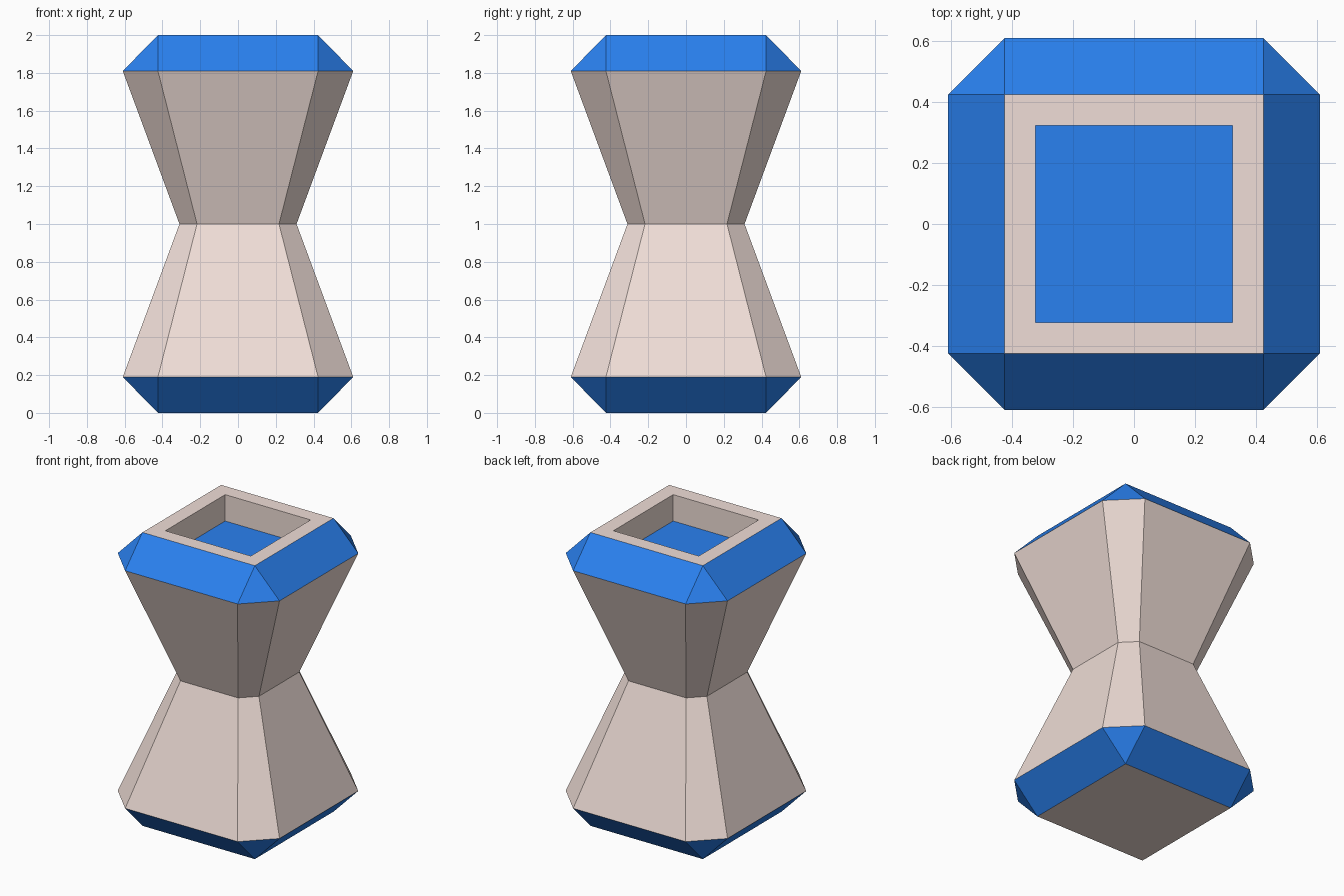
import bpy, bmesh

if "Cube" in bpy.data.objects:
    bpy.data.objects.remove(bpy.data.objects["Cube"])


def material(name, color):
    m = bpy.data.materials.new(name)
    m.diffuse_color = (*color, 1)
    m.use_nodes = True
    m.node_tree.nodes["Principled BSDF"].inputs["Base Color"].default_value = m.diffuse_color
    return m


def ring(bm, a, b, z):
    """Square with cut corners; a == b collapses to a plain square."""
    pts = [(b, -a), (b, a), (a, b), (-a, b), (-b, a), (-b, -a), (-a, -b), (a, -b)]
    return [bm.verts.new((x, y, z)) for x, y in pts]


PINK, BLUE = 0, 1
bm = bmesh.new()

# Stacked cross-sections: flat side half-length, half-width, height
sections = [(0.424, 0.424, 0), (0.424, 0.61, 0.19), (0.217, 0.31, 1),
            (0.424, 0.61, 1.81), (0.424, 0.424, 2)]
rings = [ring(bm, *s) for s in sections]

# Bands between sections: blue bevels at both ends, pink waist
for lo, hi, mat in zip(rings, rings[1:], (BLUE, PINK, PINK, BLUE)):
    for i in range(8):
        j = (i + 1) % 8
        bm.faces.new((lo[i], lo[j], hi[j], hi[i])).material_index = mat

# Square end faces, with the doubled corners merged
bm.faces.new(rings[0][::-1])
top = bm.faces.new(rings[-1])
bmesh.ops.remove_doubles(bm, verts=bm.verts[:], dist=0.0001)
top = max(bm.faces, key=lambda f: f.calc_center_median().z)

# Square recess with a blue floor
bmesh.ops.inset_individual(bm, faces=[top], thickness=0.144)
floor = bmesh.ops.extrude_discrete_faces(bm, faces=[top])["faces"][0]
bmesh.ops.translate(bm, verts=floor.verts[:], vec=(0, 0, -0.18))
floor.material_index = BLUE

bmesh.ops.recalc_face_normals(bm, faces=bm.faces[:])
mesh = bpy.data.meshes.new("pedestal")
bm.to_mesh(mesh)
bm.free()
mesh.materials.append(material("pale_pink", (0.87, 0.73, 0.68)))
mesh.materials.append(material("blue", (0.023, 0.22, 0.87)))
bpy.context.collection.objects.link(bpy.data.objects.new("pedestal", mesh))
